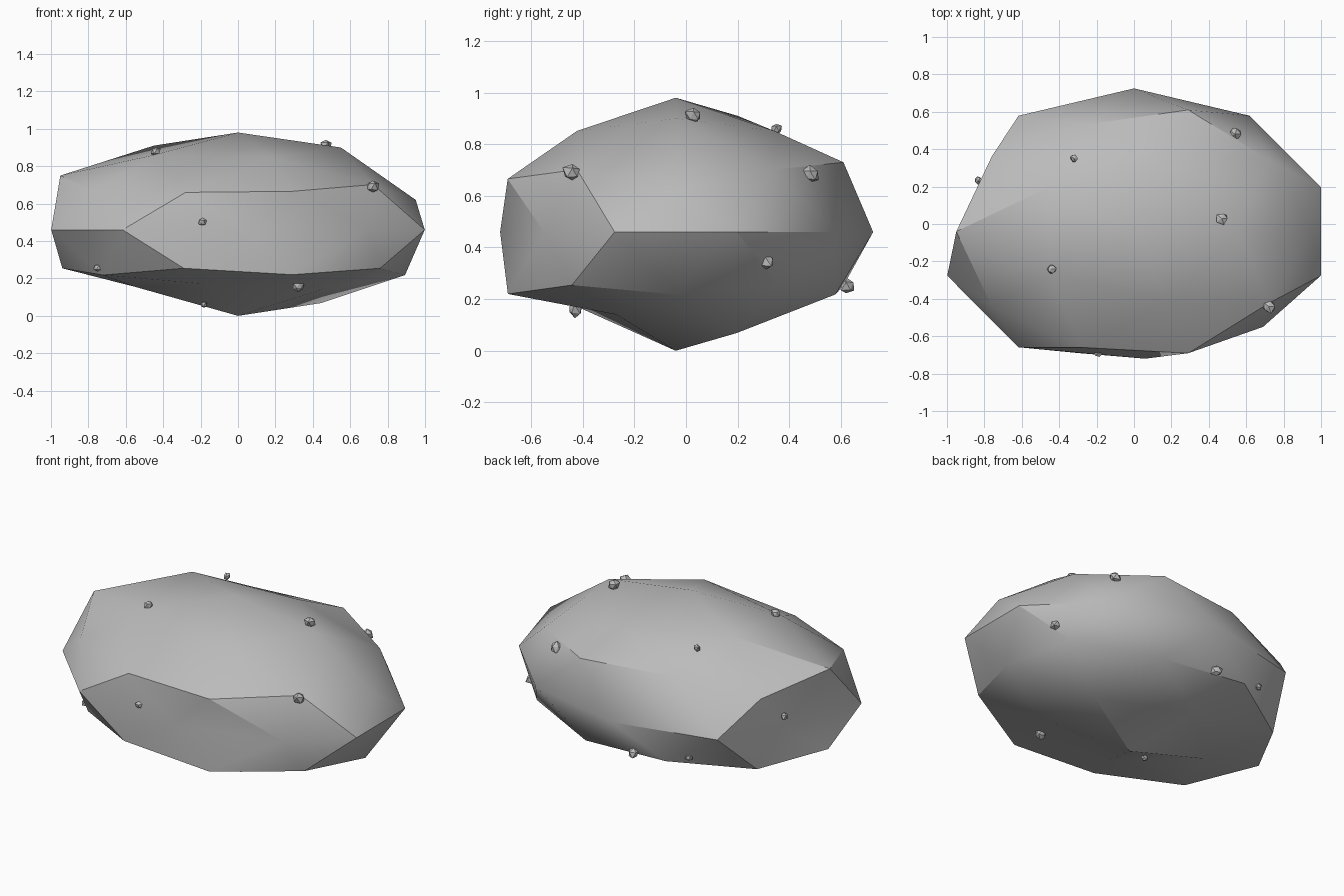
import bpy, bmesh, math, random
from mathutils import Vector

cube = bpy.data.objects.get("Cube")
if cube:
    bpy.data.objects.remove(cube, do_unlink=True)

random.seed(4)

# One plain stone colour
stone = bpy.data.materials.new("grey stone")
stone.use_nodes = True
GREY = (0.5, 0.5, 0.5, 1)
stone.diffuse_color = GREY
stone.node_tree.nodes["Principled BSDF"].inputs["Base Color"].default_value = GREY


def add_object(name, bm):
    bmesh.ops.recalc_face_normals(bm, faces=bm.faces)
    mesh = bpy.data.meshes.new(name)
    bm.to_mesh(mesh)
    bm.free()
    mesh.materials.append(stone)
    obj = bpy.data.objects.new(name, mesh)
    bpy.context.collection.objects.link(obj)
    return obj


# Boulder: a squashed icosphere with some corners chipped in or bulged out
CENTRE = Vector((0, -0.04, 0.46))
SIZE = Vector((1.05, 0.765, 0.46))
bm = bmesh.new()
bmesh.ops.create_icosphere(bm, subdivisions=2, radius=1)
for v in bm.verts:
    v.co = v.co * SIZE + CENTRE

moved_corners = [
    (0, -0.04, 0.98), (0.55, -0.04, 0.90), (-0.45, 0.20, 0.91), (-0.45, -0.27, 0.86),
    (-0.95, -0.04, 0.75), (0.95, -0.04, 0.62), (0.29, 0.61, 0.73), (-0.27, 0.53, 0.74),
    (0.06, -0.72, 0.46), (0.69, -0.55, 0.46), (-0.82, 0.22, 0.46),
    (-0.28, -0.66, 0.66), (0.29, -0.69, 0.22),
    (-0.55, -0.04, 0.155), (0.45, -0.27, 0.14), (-0.17, -0.42, 0.17), (-0.17, 0.34, 0.14),
]
base = [(v, v.co.copy()) for v in bm.verts]
for corner in map(Vector, moved_corners):
    nearest = min(base, key=lambda pair: (pair[1] - corner).length)[0]
    nearest.co = corner
boulder = add_object("boulder", bm)
bpy.context.view_layer.objects.active = boulder
boulder.select_set(True)
bpy.ops.object.shade_smooth_by_angle(angle=math.radians(30))
boulder.select_set(False)

# Pebbles: small jagged stones stuck to the surface (position, radius)
pebbles = [
    ((0.47, 0.03, 0.91), 0.035), ((0.54, 0.48, 0.68), 0.035), ((-0.32, 0.35, 0.86), 0.022),
    ((-0.44, -0.24, 0.88), 0.026), ((0.72, -0.44, 0.69), 0.038), ((-0.83, 0.23, 0.53), 0.024),
    ((-0.19, -0.69, 0.50), 0.022), ((-0.75, -0.41, 0.26), 0.024), ((-0.18, -0.12, 0.06), 0.022),
    ((0.32, -0.43, 0.16), 0.032), ((0.83, 0.31, 0.345), 0.035), ((-0.08, 0.62, 0.25), 0.032),
    ((-0.42, 0.57, 0.30), 0.022),
]
for i, (place, radius) in enumerate(pebbles):
    bm = bmesh.new()
    bmesh.ops.create_icosphere(bm, subdivisions=1, radius=radius)
    for v in bm.verts:
        v.co *= random.uniform(0.75, 1.2)
        v.co += Vector(place)
    add_object(f"pebble_{i + 1}", bm)
